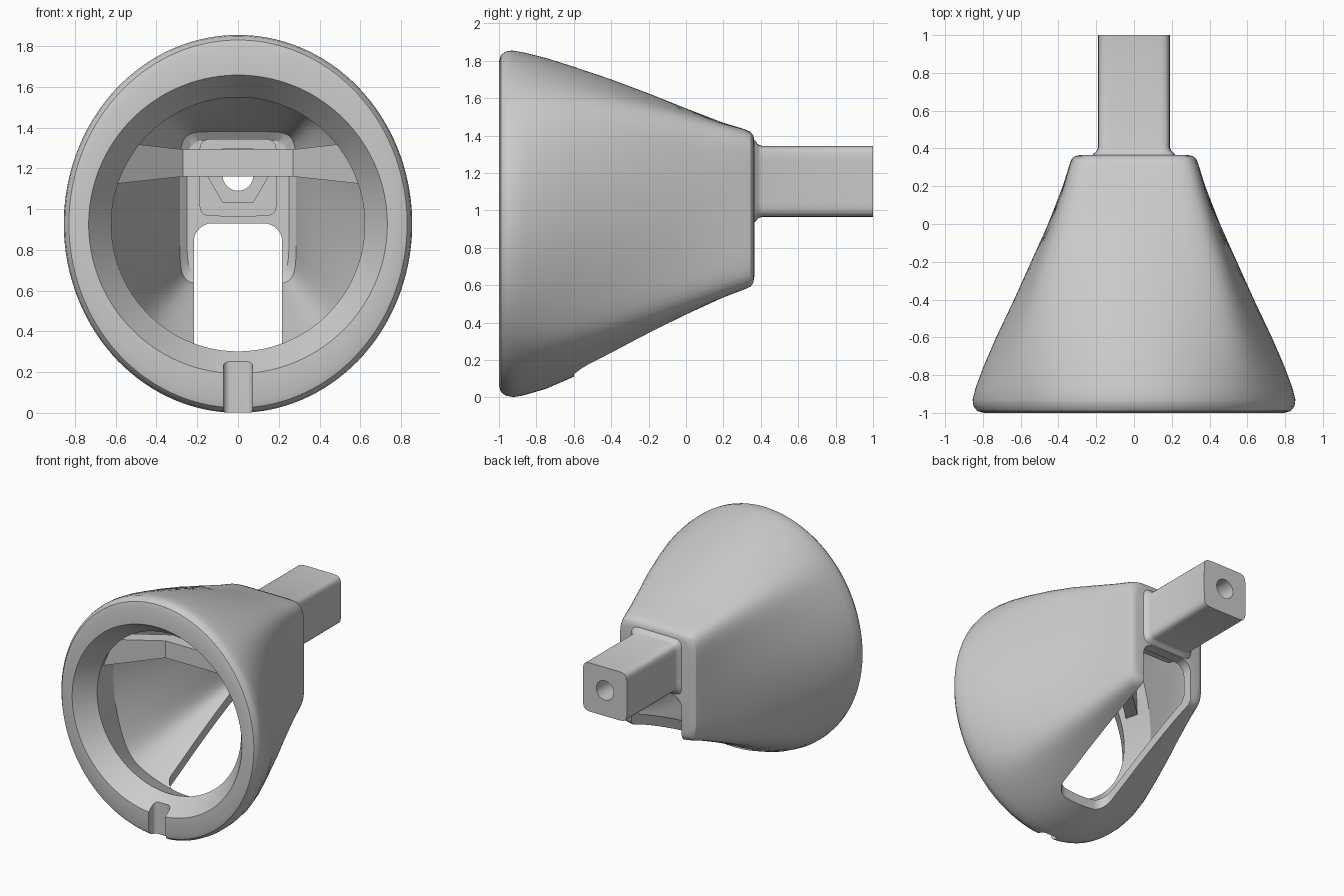
import bpy, bmesh, math
from mathutils import Matrix

cube = bpy.data.objects.get("Cube")
if cube:
    bpy.data.objects.remove(cube, do_unlink=True)

grey = bpy.data.materials.new("plain_grey")
grey.use_nodes = True
colour = (0.6, 0.6, 0.6, 1)
grey.diffuse_color = colour
grey.node_tree.nodes["Principled BSDF"].inputs["Base Color"].default_value = colour


def finish(name, bm):
    bmesh.ops.recalc_face_normals(bm, faces=bm.faces)
    mesh = bpy.data.meshes.new(name)
    bm.to_mesh(mesh)
    bm.free()
    mesh.materials.append(grey)
    ob = bpy.data.objects.new(name, mesh)
    bpy.context.collection.objects.link(ob)
    return ob


def ring(y, half_x, low, high, square, count, power):
    """Section across y, blended from an ellipse to a rounded rectangle."""
    mid, half_z = (low + high) / 2, (high - low) / 2
    pts = []
    for i in range(count):
        a = 2 * math.pi * (i + 0.5) / count
        c, s = math.cos(a), math.sin(a)
        box = (abs(c) ** power + abs(s) ** power) ** (-1 / power)
        k = 1 + square * (box - 1)
        pts.append((half_x * c * k, y, mid + half_z * s * k))
    return pts


def loft(name, sections, count=128, power=8):
    bm = bmesh.new()
    rows = [[bm.verts.new(p) for p in ring(*s, count, power)] for s in sections]
    for a, b in zip(rows, rows[1:]):
        for i in range(count):
            j = (i + 1) % count
            bm.faces.new((a[i], a[j], b[j], b[i]))
    bm.faces.new(rows[0])
    bm.faces.new(rows[-1])
    return finish(name, bm)


def box(name, lo, hi, bevel):
    bm = bmesh.new()
    bmesh.ops.create_cube(bm, size=1)
    for v in bm.verts:
        v.co = [a + (c + 0.5) * (b - a) for a, b, c in zip(lo, hi, v.co)]
    bmesh.ops.bevel(bm, geom=bm.edges[:], offset=bevel, segments=8,
                    profile=0.5, affect='EDGES')
    return finish(name, bm)


def prism(name, radius, sides, y0, y1, z):
    """Cylinder or hexagon lying along y."""
    bm = bmesh.new()
    bmesh.ops.create_cone(bm, cap_ends=True, segments=sides, radius1=radius,
                          radius2=radius, depth=y1 - y0)
    turn = Matrix.Rotation(math.pi / 2, 4, 'X')
    if sides == 6:
        turn = turn @ Matrix.Rotation(math.pi / 2, 4, 'Z')
    bm.transform(Matrix.Translation((0, (y0 + y1) / 2, z)) @ turn)
    # keep a corner of the hexagon on the x axis
    if sides == 6 and max(v.co.x for v in bm.verts) < radius * 0.95:
        bm.transform(Matrix.Translation((0, 0, z)) @ Matrix.Rotation(math.pi / 6, 4, 'Y')
                     @ Matrix.Translation((0, 0, -z)))
    return finish(name, bm)


def cut(target, cutter):
    mod = target.modifiers.new("cut", 'BOOLEAN')
    mod.operation, mod.solver, mod.object = 'DIFFERENCE', 'EXACT', cutter
    bpy.context.view_layer.objects.active = target
    bpy.ops.object.modifier_apply(modifier=mod.name)


# Bell-shaped hood: outer skin from back to front (y, half width, bottom, top)
outer = [(0.365, 0.285, 0.64, 1.375), (0.36, 0.31, 0.61, 1.40), (0.345, 0.33, 0.59, 1.42),
         (0.31, 0.343, 0.575, 1.435), (0.2, 0.377, 0.53, 1.468), (0, 0.455, 0.43, 1.545),
         (-0.2, 0.545, 0.325, 1.625), (-0.4, 0.635, 0.215, 1.7), (-0.6, 0.73, 0.11, 1.768),
         (-0.75, 0.795, 0.045, 1.815), (-0.87, 0.84, 0.01, 1.845), (-0.93, 0.855, 0, 1.855),
         (-0.965, 0.85, 0.006, 1.849), (-0.99, 0.83, 0.025, 1.83), (-1, 0.795, 0.06, 1.795)]


def squareness(y):
    return min(1, max(0, (y + 0.93) / 1.2))


skin = [s + (squareness(s[0]),) for s in outer]
lip = [(-1, 0.733, 0.193, 1.658, 0), (-0.85, 0.622, 0.302, 1.549, 0)]
wall = 0.075
cavity = [(y, x - wall, lo + wall, hi - wall, squareness(y))
          for y, x, lo, hi in reversed(outer[4:9])]
cavity += [(0.26, 0.285, 0.63, 1.38, 1), (0.29, 0.25, 0.67, 1.34, 1)]
hood = loft("hood", skin + lip + cavity)

# Square mounting stem with a small flare where it leaves the hood
cz, stem_sections = 1.155, []
for y, h in ((0.2, 0.19), (0.35, 0.19), (0.352, 0.225), (0.372, 0.215),
             (0.385, 0.198), (0.405, 0.19), (1, 0.19)):
    stem_sections.append((y, h, cz - h, cz + h, 1))
stem = loft("mounting_stem", stem_sections, 96, 9)

# Openings: underside slot, front drain notch, stem bore and nut pocket
slot = box("slot_cutter", (-0.217, -0.6, -0.3), (0.217, 0.7, 0.93), 0.09)
notch = box("notch_cutter", (-0.072, -1.2, -0.2), (0.072, -0.92, 0.4), 0.035)
bore = prism("bore_cutter", 0.075, 48, -0.1, 1.2, 1.165)
pocket = prism("pocket_cutter", 0.15, 6, 0, 0.28, 1.165)
for c in (slot, notch, bore, pocket):
    cut(hood, c)
for c in (bore, pocket):
    cut(stem, c)
for c in (slot, notch, bore, pocket):
    bpy.data.objects.remove(c, do_unlink=True)

# Cross brace inside the hood, its ends flaring forward to the lip
bm = bmesh.new()
rows = []
for x, y, lo, hi in ((-0.64, -0.84, 1.12, 1.335), (-0.27, -0.51, 1.16, 1.293),
                     (0.27, -0.51, 1.16, 1.293), (0.64, -0.84, 1.12, 1.335)):
    rows.append([bm.verts.new(p) for p in ((x, y, lo), (x, y + 0.12, lo),
                                           (x, y + 0.12, hi), (x, y, hi))])
for a, b in zip(rows, rows[1:]):
    for i in range(4):
        j = (i + 1) % 4
        bm.faces.new((a[i], a[j], b[j], b[i]))
bm.faces.new(rows[0])
bm.faces.new(rows[-1])
brace = finish("cross_brace", bm)

for ob in (hood, stem):
    bpy.ops.object.select_all(action='DESELECT')
    ob.select_set(True)
    bpy.context.view_layer.objects.active = ob
    bpy.ops.object.shade_smooth_by_angle(angle=math.radians(32))
